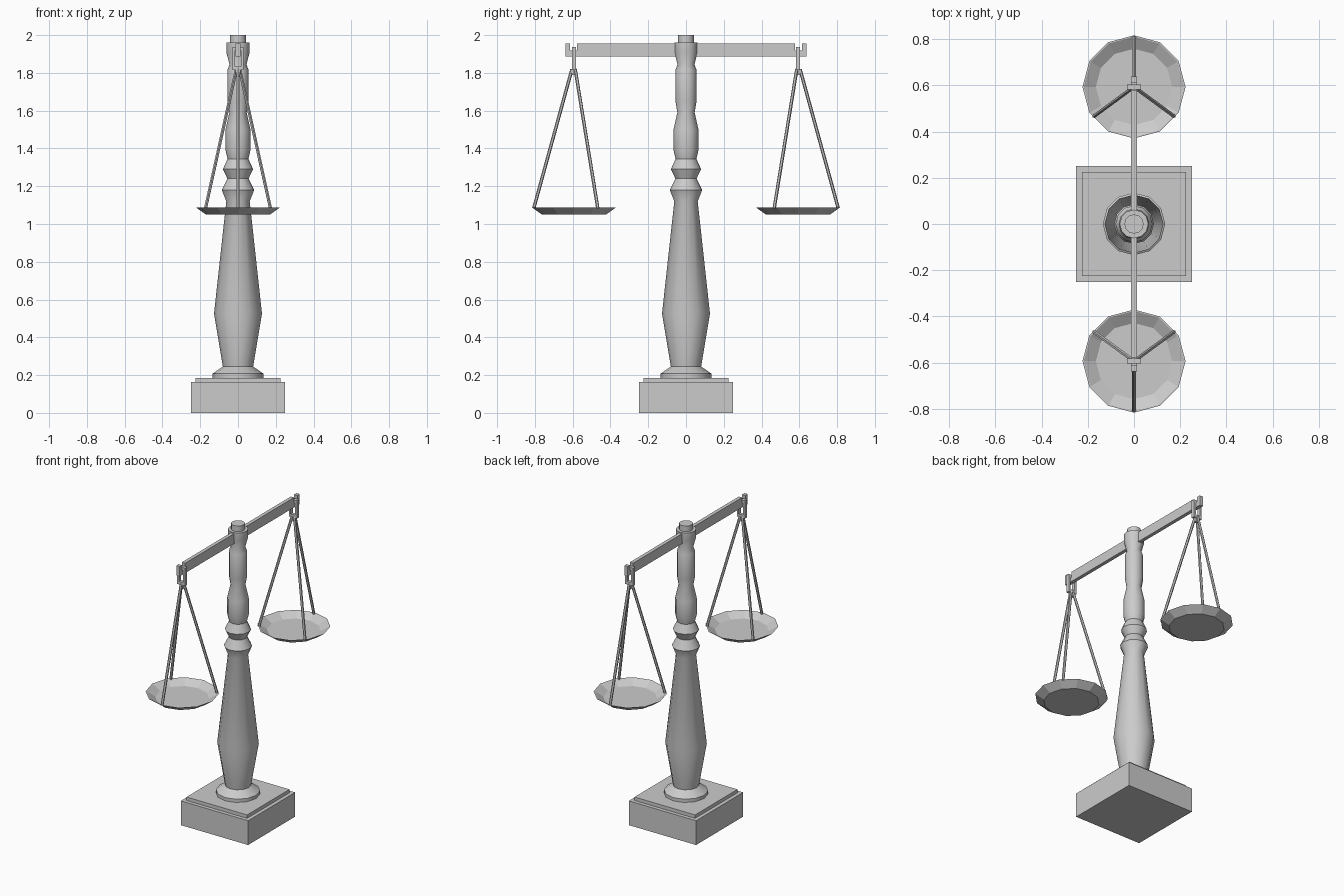
import bpy, bmesh
from math import radians, sin, cos, pi
from mathutils import Vector

if "Cube" in bpy.data.objects:
    bpy.data.objects.remove(bpy.data.objects["Cube"])


def make_object(name, bm, smooth=None):
    bmesh.ops.recalc_face_normals(bm, faces=bm.faces)
    mesh = bpy.data.meshes.new(name)
    bm.to_mesh(mesh)
    bm.free()
    ob = bpy.data.objects.new(name, mesh)
    bpy.context.collection.objects.link(ob)
    if smooth:
        bpy.ops.object.select_all(action='DESELECT')
        ob.select_set(True)
        bpy.context.view_layer.objects.active = ob
        bpy.ops.object.shade_smooth_by_angle(angle=radians(smooth))
    return ob


def add_box(bm, x0, x1, y0, y1, z0, z1):
    verts = bmesh.ops.create_cube(bm, size=1)['verts']
    for v in verts:
        v.co = Vector(((x0 + x1) / 2 + v.co.x * (x1 - x0),
                       (y0 + y1) / 2 + v.co.y * (y1 - y0),
                       (z0 + z1) / 2 + v.co.z * (z1 - z0)))


def lathe(name, profile, sides, y=0, smooth=None):
    bm = bmesh.new()
    rings = [[bm.verts.new((r * cos(2 * pi * i / sides), y + r * sin(2 * pi * i / sides), z))
              for i in range(sides)] for r, z in profile]
    for a, b in zip(rings, rings[1:]):
        for i in range(sides):
            j = (i + 1) % sides
            bm.faces.new((a[i], a[j], b[j], b[i]))
    bm.faces.new(rings[0])
    bm.faces.new(rings[-1])
    return make_object(name, bm, smooth)


def add_rod(bm, a, b, radius, sides):
    a, b = Vector(a), Vector(b)
    d = b - a
    verts = bmesh.ops.create_cone(bm, cap_ends=True, segments=sides, radius1=radius,
                                  radius2=radius, depth=d.length)['verts']
    rot = d.to_track_quat('Z', 'Y')
    for v in verts:
        v.co = rot @ v.co + (a + b) / 2


# Stepped square base
bm = bmesh.new()
add_box(bm, -0.25, 0.25, -0.25, 0.25, 0, 0.163)
add_box(bm, -0.225, 0.225, -0.225, 0.225, 0.163, 0.186)
make_object("base", bm)

# Turned column
lathe("column", [
    (0.135, 0.186), (0.135, 0.208), (0.08, 0.245), (0.127, 0.525),
    (0.062, 1.12), (0.086, 1.18), (0.056, 1.24), (0.08, 1.29), (0.055, 1.345),
    (0.066, 1.39), (0.066, 1.50), (0.046, 1.59), (0.056, 1.65), (0.056, 1.815),
    (0.045, 1.845), (0.062, 1.91), (0.062, 1.962), (0.042, 1.962), (0.042, 2.0)],
    12, smooth=35)

# Beam with a notch near each end for the hangers
half = [(0.578, 1.955), (0.578, 1.918), (0.613, 1.918), (0.613, 1.955), (0.638, 1.955), (0.638, 1.888)]
outline = half + [(-y, z) for y, z in reversed(half)]
bm = bmesh.new()
face = bm.faces.new([bm.verts.new((-0.012, y, z)) for y, z in outline])
ext = bmesh.ops.extrude_face_region(bm, geom=[face])['geom']
bmesh.ops.translate(bm, vec=(0.024, 0, 0),
                    verts=[g for g in ext if isinstance(g, bmesh.types.BMVert)])
make_object("beam", bm)

for side, s in (("front", -1), ("back", 1)):
    y = 0.593 * s
    # Hanger loop around the beam notch, with a stem below
    bm = bmesh.new()
    add_box(bm, -0.03, 0.03, y - 0.011, y + 0.011, 1.918, 1.936)
    for x in (-0.023, 0.023):
        add_box(bm, x - 0.007, x + 0.007, y - 0.011, y + 0.011, 1.83, 1.936)
    add_box(bm, -0.03, 0.03, y - 0.011, y + 0.011, 1.815, 1.835)
    add_box(bm, -0.012, 0.012, y - 0.011, y + 0.011, 1.79, 1.82)
    make_object(side + "_hanger", bm)

    # Three suspension rods
    bm = bmesh.new()
    for dx, dy in ((0, 0.213), (0.172, -0.126), (-0.172, -0.126)):
        k = 0.05
        add_rod(bm, (dx * k, y + s * dy * k, 1.82), (dx, y + s * dy, 1.083), 0.009, 6)
    make_object(side + "_rods", bm)

    # Shallow twelve-sided pan
    lathe(side + "_pan", [(0.17, 1.05), (0.223, 1.088), (0.217, 1.088), (0.165, 1.056)], 12, y)
